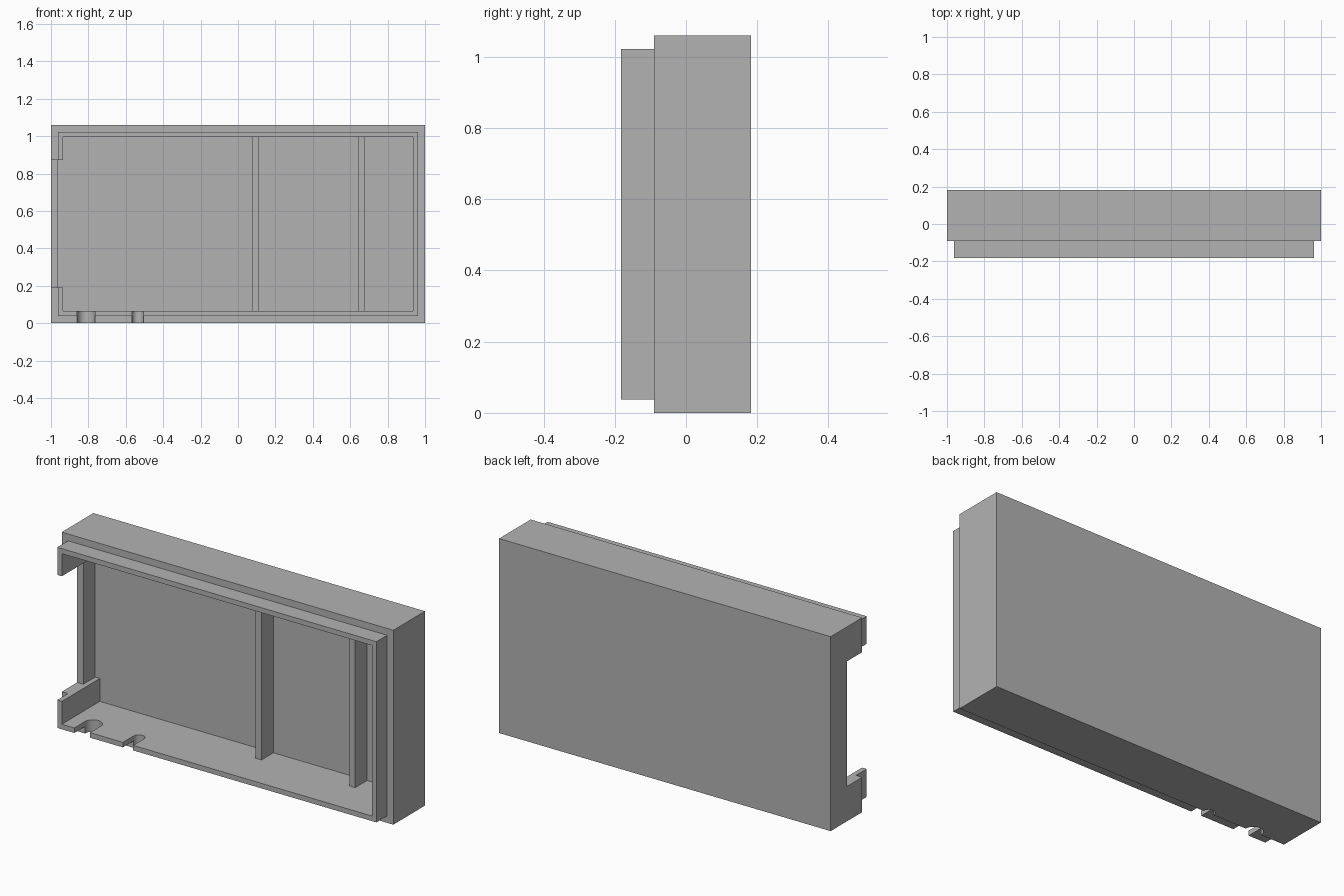
import bpy
import bmesh

old = bpy.data.objects.get("Cube")
if old:
    bpy.data.objects.remove(old, do_unlink=True)

grey = bpy.data.materials.new("plain grey")
grey.use_nodes = True
grey.diffuse_color = (0.45, 0.45, 0.45, 1)
grey.node_tree.nodes["Principled BSDF"].inputs["Base Color"].default_value = (0.45, 0.45, 0.45, 1)

WALL = 0.0375    # outer shell thickness
LINER = 0.065    # shell plus inner liner
HEIGHT = 1.06
FRONT, SEAM, BACK = -0.182, -0.09, 0.182
FLOOR = BACK - WALL


def finish(name, bm):
    mesh = bpy.data.meshes.new(name)
    bm.to_mesh(mesh)
    bm.free()
    mesh.materials.append(grey)
    obj = bpy.data.objects.new(name, mesh)
    bpy.context.collection.objects.link(obj)
    return obj


def box(name, x, y, z):
    bm = bmesh.new()
    bmesh.ops.create_cube(bm, size=1)
    for v in bm.verts:
        for i, (lo, hi) in enumerate((x, y, z)):
            v.co[i] = hi if v.co[i] > 0 else lo
    return finish(name, bm)


def cylinder(name, x, y, radius):
    bm = bmesh.new()
    bmesh.ops.create_cone(bm, cap_ends=True, segments=48, radius1=radius, radius2=radius, depth=0.3)
    bmesh.ops.translate(bm, verts=bm.verts, vec=(x, y, 0))
    return finish(name, bm)


def combine(target, other, operation):
    mod = target.modifiers.new(other.name, "BOOLEAN")
    mod.operation = operation
    mod.solver = "EXACT"
    mod.object = other
    bpy.context.view_layer.objects.active = target
    bpy.ops.object.modifier_apply(modifier=mod.name)
    bpy.data.objects.remove(other, do_unlink=True)


# Outer shell with the narrower lip standing out of its open side
case = box("case_shell", (-1, 1), (SEAM, BACK), (0, HEIGHT))
lip = box("lip", (WALL - 1, 1 - WALL), (FRONT, 0), (WALL, HEIGHT - WALL))
combine(case, lip, "UNION")

# Hollow interior
cavity = box("cavity", (LINER - 1, 1 - LINER), (-0.4, FLOOR), (LINER, HEIGHT - LINER))
combine(case, cavity, "DIFFERENCE")

# Side opening: partial depth in the shell, full depth in the liner
opening = (0.19, 0.872)
combine(case, box("shell_cut", (-1.2, -0.9), (-0.4, 0.042), opening), "DIFFERENCE")
combine(case, box("liner_cut", (WALL - 1, -0.8), (-0.4, FLOOR), opening), "DIFFERENCE")

# Round-ended cable slots in the bottom wall
for x, r in ((-0.8125, 0.0475), (-0.536, 0.031)):
    combine(case, box("slot_cut", (x - r, x + r), (-0.4, SEAM), (-0.15, 0.15)), "DIFFERENCE")
    combine(case, cylinder("slot_end_cut", x, SEAM, r), "DIFFERENCE")

# Upright ribs on the inner back wall
for name, x in (("middle_rib", 0.095), ("left_rib", 0.66)):
    box(name, (x - 0.0175, x + 0.0175), (0.042, FLOOR + 0.005), (LINER - 0.005, HEIGHT - LINER + 0.005))

# Smooth only the slot ends
bpy.ops.object.select_all(action="DESELECT")
case.select_set(True)
bpy.context.view_layer.objects.active = case
bpy.ops.object.shade_smooth_by_angle()
